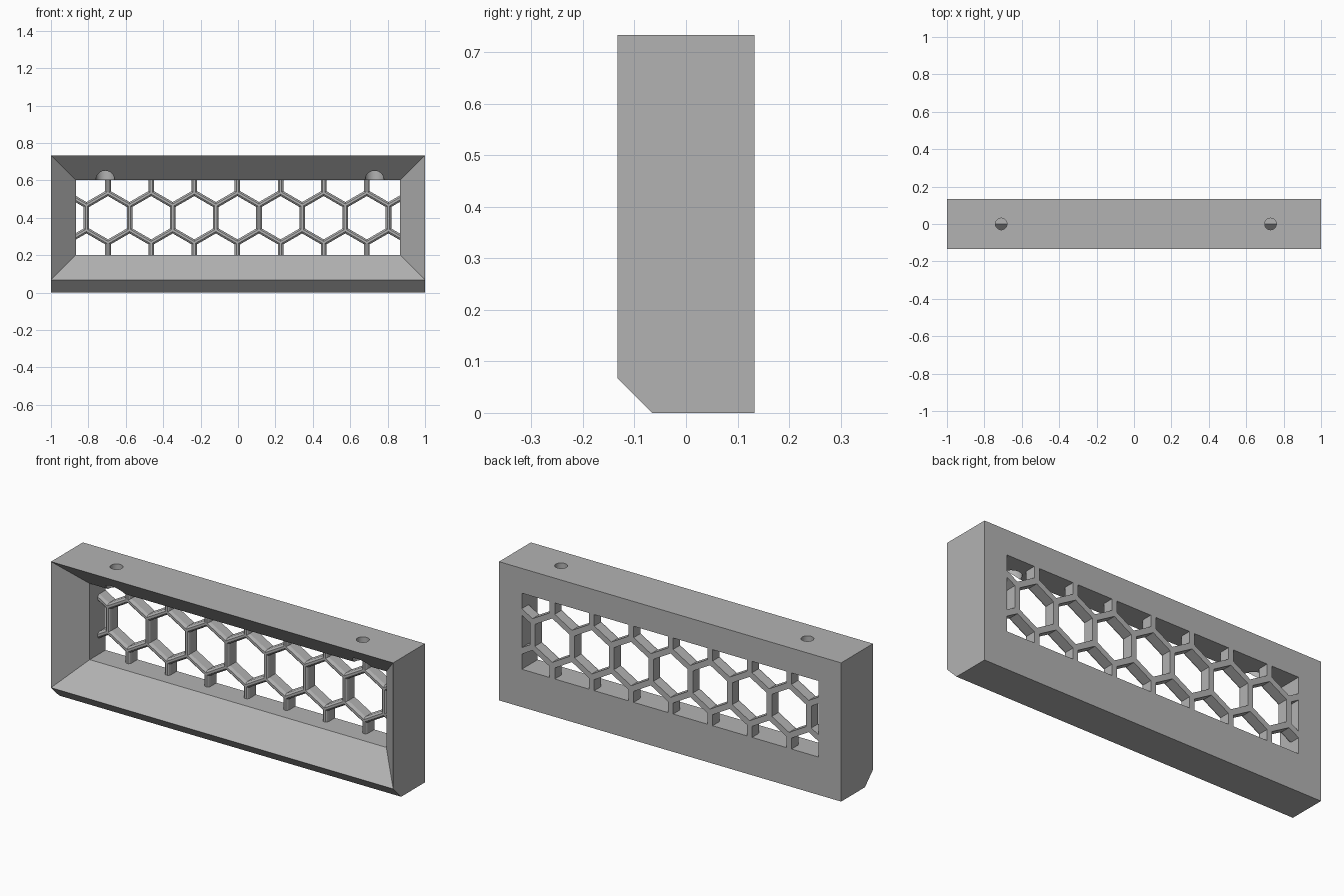
import bpy, bmesh
from math import sin, cos, radians, sqrt

cube = bpy.data.objects.get("Cube")
if cube:
    bpy.data.objects.remove(cube, do_unlink=True)

gray = bpy.data.materials.new("plain gray")
gray.use_nodes = True
gray.diffuse_color = (0.45, 0.45, 0.45, 1)
gray.node_tree.nodes["Principled BSDF"].inputs["Base Color"].default_value = gray.diffuse_color

TOP, HALF_DEPTH, CHAMFER = 0.733, 0.133, 0.067
OPEN_X, OPEN_LOW, OPEN_HIGH = 0.867, 0.2, 0.602


def make_object(name, bm):
    bmesh.ops.recalc_face_normals(bm, faces=bm.faces)
    mesh = bpy.data.meshes.new(name)
    bm.to_mesh(mesh)
    bm.free()
    mesh.materials.append(gray)
    obj = bpy.data.objects.new(name, mesh)
    bpy.context.collection.objects.link(obj)
    return obj


def bridge(bm, loop_a, loop_b):
    n = len(loop_a)
    for i in range(n):
        j = (i + 1) % n
        bm.faces.new((loop_a[i], loop_a[j], loop_b[j], loop_b[i]))


# Frame: rectangular loops joined into a closed ring, with a flared front
bm = bmesh.new()
sections = [
    (1, CHAMFER, TOP, -HALF_DEPTH),
    (OPEN_X, OPEN_LOW, OPEN_HIGH, 0),
    (OPEN_X, OPEN_LOW, OPEN_HIGH, HALF_DEPTH),
    (1, 0, TOP, HALF_DEPTH),
    (1, 0, TOP, CHAMFER - HALF_DEPTH),
]
loops = [[bm.verts.new((x, y, z)) for x, z in ((-w, lo), (w, lo), (w, hi), (-w, hi))]
         for w, lo, hi, y in sections]
for k, loop in enumerate(loops):
    bridge(bm, loop, loops[(k + 1) % len(loops)])
frame = make_object("frame", bm)


# Screw holes through the top, with a wider bore below
def cut_hole(x, radius, low, high):
    bpy.ops.mesh.primitive_cylinder_add(vertices=40, radius=radius, depth=high - low,
                                        location=(x, 0, (low + high) / 2))
    cutter = bpy.context.object
    cutter.name = "hole_cutter"
    cutter.hide_render = True
    mod = frame.modifiers.new("hole", "BOOLEAN")
    mod.object = cutter
    mod.operation = "DIFFERENCE"
    mod.solver = "EXACT"
    bpy.context.view_layer.objects.active = frame
    bpy.ops.object.modifier_apply(modifier=mod.name)
    bpy.data.objects.remove(cutter, do_unlink=True)


for x in (-0.71, 0.73):
    cut_hole(x, 0.05, 0.5, 0.667)
    cut_hole(x, 0.031, 0.5, 0.8)

# Honeycomb grille: tiling hexagonal rings with eased front edges
PITCH, MID_Z, OFFSET = 0.2307, 0.4, -0.003
RADIUS = PITCH / sqrt(3)
FRONT = 0.067
rings = [(0, HALF_DEPTH), (0.015, HALF_DEPTH), (0.015, FRONT + 0.014),
         (0.012, FRONT + 0.005), (0.006, FRONT), (0, FRONT)]

bm = bmesh.new()


def add_cell(cx, cz):
    cell = []
    for inset, y in rings:
        r = RADIUS - inset * 2 / sqrt(3)
        cell.append([bm.verts.new((cx + r * sin(radians(a)), y, cz + r * cos(radians(a))))
                     for a in range(0, 360, 60)])
    for a, b in zip(cell, cell[1:]):
        bridge(bm, a, b)


for row in (-1, 0, 1):
    for col in range(-5, 6):
        add_cell(OFFSET + (col + 0.5 * abs(row)) * PITCH, MID_Z + row * 1.5 * RADIUS)
bmesh.ops.remove_doubles(bm, verts=bm.verts, dist=0.0005)

# Trim the grille to the frame opening
for co, no in (((OPEN_X, 0, 0), (1, 0, 0)), ((-OPEN_X, 0, 0), (-1, 0, 0)),
               ((0, 0, OPEN_HIGH), (0, 0, 1)), ((0, 0, OPEN_LOW), (0, 0, -1))):
    geom = bm.verts[:] + bm.edges[:] + bm.faces[:]
    bmesh.ops.bisect_plane(bm, geom=geom, plane_co=co, plane_no=no, clear_outer=True)
grille = make_object("honeycomb_grille", bm)

# Smooth the round bores, keep the frame edges sharp
bpy.ops.object.select_all(action="DESELECT")
frame.select_set(True)
bpy.context.view_layer.objects.active = frame
bpy.ops.object.shade_smooth_by_angle(angle=radians(25))
